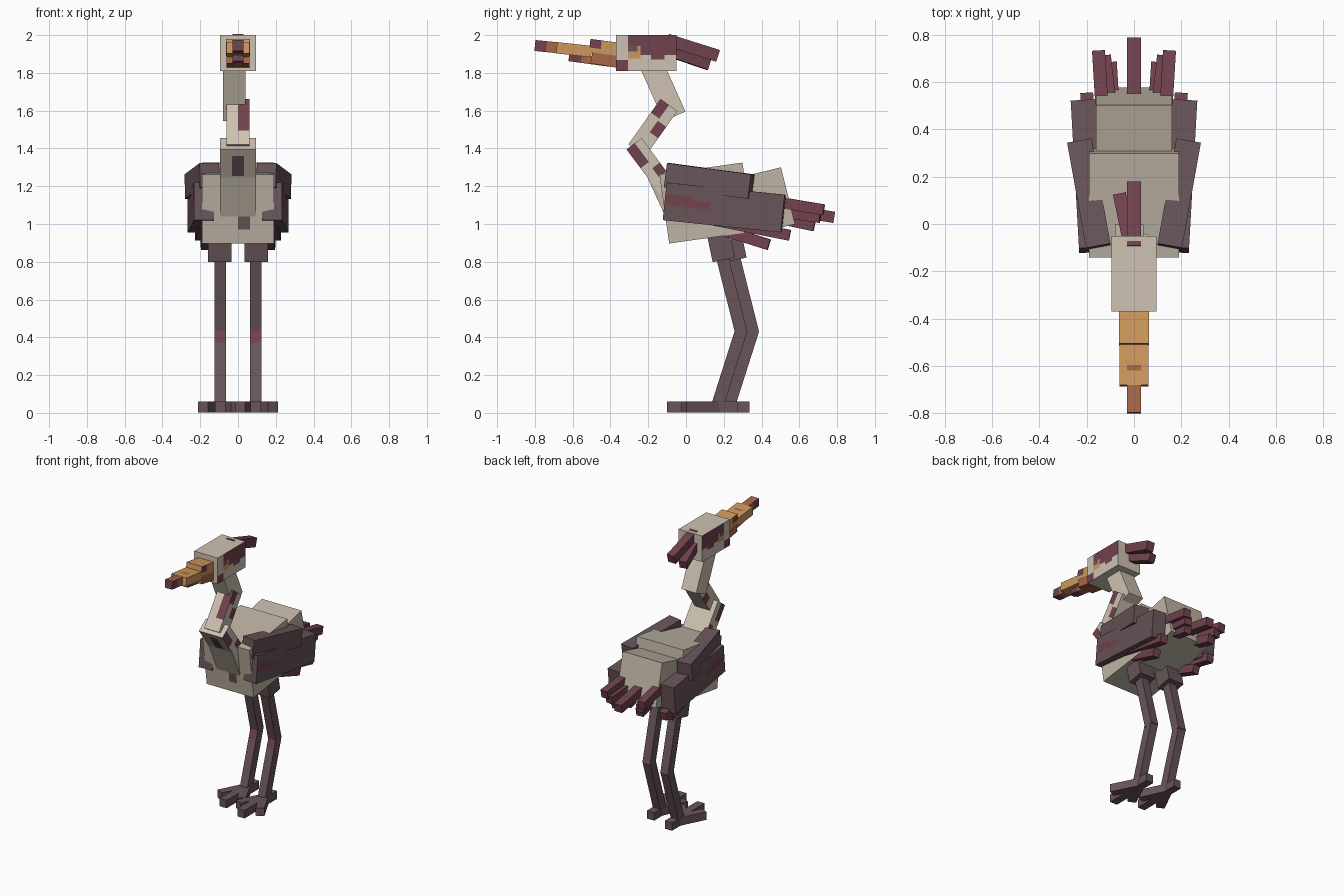
import bpy
import bmesh
from mathutils import Vector, Matrix

default_cube = bpy.data.objects.get("Cube")
if default_cube:
    bpy.data.objects.remove(default_cube, do_unlink=True)


# Colours
def linear(channel):
    c = channel / 255
    return c / 12.92 if c <= 0.04045 else ((c + 0.055) / 1.055) ** 2.4


def make_material(name, red, green, blue):
    material = bpy.data.materials.new(name)
    colour = (linear(red), linear(green), linear(blue), 1)
    material.use_nodes = True
    material.diffuse_color = colour
    shader = material.node_tree.nodes["Principled BSDF"]
    shader.inputs["Base Color"].default_value = colour
    shader.inputs["Roughness"].default_value = 0.9
    return material


cream = make_material("cream", 206, 194, 178)
stone = make_material("stone", 190, 180, 164)
plum = make_material("dark plum", 104, 84, 89)
maroon = make_material("maroon", 113, 66, 77)
amber = make_material("amber", 206, 153, 93)
rust = make_material("rust", 168, 102, 70)

FULL = (-1, 1)
AXES = {"side": (0, 0), "front": (1, -1), "top": (2, 1), "bottom": (2, -1), "any": None}


def patch(material, facing, x=FULL, y=FULL, z=FULL):
    """Painted rectangle in box coordinates running from -1 to 1."""
    return material, AXES[facing], (x, y, z)


def beam(name, start, end, width, height, material, patches=()):
    """Box running from start to end, cut and coloured where patches ask."""
    start, end = Vector(start), Vector(end)
    along = end - start
    mesh = bpy.data.meshes.new(name)
    bm = bmesh.new()
    bmesh.ops.create_cube(bm, size=2)
    mesh.materials.append(material)
    for colour, facing, bounds in patches:
        for axis, limits in enumerate(bounds):
            for limit in limits:
                if abs(limit) < 1:
                    point, normal = Vector(), Vector()
                    point[axis], normal[axis] = limit, 1
                    bmesh.ops.bisect_plane(bm, geom=bm.verts[:] + bm.edges[:] + bm.faces[:],
                                           plane_co=point, plane_no=normal)
    bm.normal_update()
    for colour, facing, bounds in patches:
        if colour.name not in mesh.materials:
            mesh.materials.append(colour)
        slot = mesh.materials.find(colour.name)
        for face in bm.faces:
            centre = face.calc_center_median()
            inside = all(low <= c <= high for c, (low, high) in zip(centre, bounds))
            if facing:
                axis, sign = facing
                n = face.normal[axis]
                inside = inside and (n * sign if sign else abs(n)) > 0.5
            if inside:
                face.material_index = slot
    size = Matrix.Diagonal((width / 2, along.length / 2, height / 2, 1))
    turn = along.to_track_quat('Y', 'Z').to_matrix().to_4x4()
    bm.transform(Matrix.Translation((start + end) / 2) @ turn @ size)
    bm.to_mesh(mesh)
    bm.free()
    obj = bpy.data.objects.new(name, mesh)
    bpy.context.collection.objects.link(obj)
    return obj


# Head with painted cheeks
beam("head", (0, -.37, 1.905), (0, -.05, 1.905), .19, .19, cream, [
    patch(maroon, "side", y=(-.6, 1), z=(.4, 1)),
    patch(maroon, "side", y=(-.2, 1), z=(-.1, .4)),
    patch(maroon, "side", y=(.15, .6), z=(-.35, -.1)),
    patch(amber, "side", y=(-.6, -.2), z=(-.3, .4)),
    patch(plum, "side", y=(-.6, -.3), z=(.1, .4)),
    patch(maroon, "side", y=(-1, -.6), z=(-1, -.4)),
])

# Bill
beam("upper_bill_base", (0, -.51, 1.945), (0, -.36, 1.925), .125, .07, amber,
     [patch(maroon, "side", y=(-1, -.2), z=(-.3, 1))])
beam("upper_bill", (0, -.685, 1.933), (0, -.5, 1.913), .124, .06, amber)
beam("upper_bill_tip", (0, -.8, 1.945), (0, -.6, 1.925), .06, .058, rust,
     [patch(maroon, "any", y=(-1, -.4)), patch(rust, "top")])
beam("lower_bill_base", (0, -.5, 1.885), (0, -.36, 1.862), .123, .07, rust)
beam("lower_bill_tip", (0, -.62, 1.882), (0, -.4, 1.852), .06, .04, rust,
     [patch(maroon, "any", y=(-1, -.4))])

# Crest feathers
beam("crest_feather_long", (0, -.1, 1.975), (0, .17, 1.89), .06, .065, maroon)
beam("crest_feather_short", (-.015, -.1, 1.92), (-.06, .12, 1.845), .055, .06, maroon)

# Neck
beam("upper_neck", (-.02, -.19, 1.86), (-.02, -.06, 1.57), .12, .125, cream)
beam("middle_neck", (0, -.26, 1.39), (0, -.09, 1.63), .12, .11, cream, [
    patch(maroon, "side", y=(.4, 1), z=(0, 1)),
    patch(maroon, "side", y=(-.2, .3), z=(-1, 0)),
    patch(maroon, "top", x=(0, 1), y=(-.4, 1)),
])
beam("lower_neck", (0, -.275, 1.425), (0, -.1, 1.19), .19, .1, cream, [
    patch(maroon, "side", y=(-1, -.15), z=(-1, .1)),
    patch(maroon, "side", y=(.1, .5), z=(0, 1)),
    patch(plum, "bottom", x=(-.33, .33), y=(-.7, .2)),
])
beam("crop", (0, -.16, 1.27), (0, -.05, 1.03), .188, .1, stone)

# Body
beam("body", (0, -.115, 1.08), (0, .325, 1.142), .38, .37, stone,
     [patch(plum, "front", x=(0, .33), z=(-.6, 0))])
beam("rump", (0, .2, 1.066), (0, .54, 1.15), .32, .31, stone)

# Wings, tail and trailing feathers
for side, label in ((1, "left"), (-1, "right")):
    beam(label + "_upper_wing", (side * .15, -.1, 1.258), (side * .23, .345, 1.198),
         .105, .13, plum)
    beam(label + "_lower_wing", (side * .18, -.11, 1.12), (side * .215, .515, 1.055),
         .105, .2, plum, [patch(maroon, "side", y=(-1, -.55), z=(-.2, .4)),
                          patch(maroon, "side", y=(-.55, -.25), z=(-.2, .2))])
    feathers = {
        "tail_feather_outer": ((.13, .4, 1.13), (.15, .73, 1.075)),
        "tail_feather_inner": ((.09, .4, 1.08), (.125, .71, 1.035)),
        "tail_feather_low": ((.08, .35, 1.06), (.1, .68, .99)),
        "wing_feather_upper": ((.18, .1, 1.03), (.2, .55, .94)),
        "wing_feather_lower": ((.15, .09, 1.0), (.17, .44, .89)),
    }
    for name, (root, tip) in feathers.items():
        beam(label + "_" + name, (side * root[0], *root[1:]), (side * tip[0], *tip[1:]),
             .055, .058, maroon)
beam("tail_feather_middle", (0, .45, 1.09), (0, .785, 1.035), .06, .06, maroon)

# Legs, the right one a short step behind
for side, label, step in ((1, "left", 0), (-1, "right", .062)):
    def at(x, y, z):
        return side * x, y + step, z

    beam(label + "_thigh", at(.097, .2, .81), at(.097, .16, 1.0), .125, .12, plum)
    beam(label + "_upper_leg", at(.094, .18, .87), at(.094, .294, .42), .062, .065, plum)
    beam(label + "_lower_leg", at(.094, .16, .02), at(.094, .292, .435), .06, .065, plum,
         [patch(maroon, "top", y=(.65, 1))])
    # Toes
    toes = {"middle": (.094, -.1), "outer": (.185, -.01), "inner": (.01, -.01),
            "back": (.094, .275)}
    for name, (x, y) in toes.items():
        beam(label + "_" + name + "_toe", at(.094, .17, .03), at(x, y, .03),
             .058, .058, plum)
